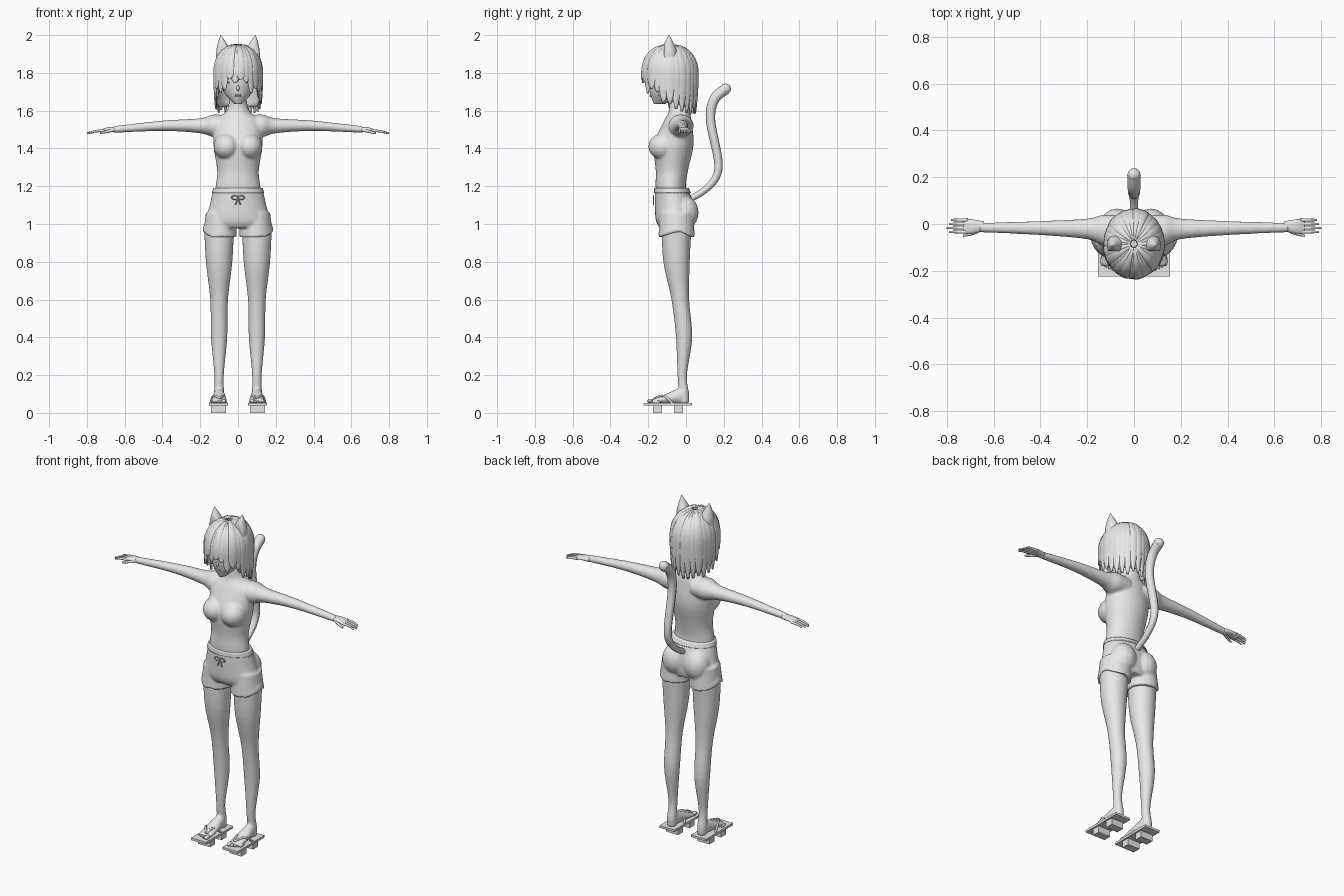
import bpy, bmesh, math, random
from mathutils import Vector, Matrix

random.seed(4)
cube = bpy.data.objects.get("Cube")
if cube:
    bpy.data.objects.remove(cube, do_unlink=True)

grey = bpy.data.materials.new("plain_grey")
grey.use_nodes = True
grey.diffuse_color = (0.8, 0.8, 0.8, 1)
for node in grey.node_tree.nodes:
    if node.type == "BSDF_PRINCIPLED":
        node.inputs["Base Color"].default_value = grey.diffuse_color

X, Y, Z = Vector((1, 0, 0)), Vector((0, 1, 0)), Vector((0, 0, 1))
PLANES = {"x": (Y, Z), "y": (X, Z), "z": (X, Y)}
SIDES = (1, -1)


def spline(rows, sub=5):
    """Smoothly interpolate rows of numbers, passing through each of them."""
    out = []
    last = len(rows) - 1
    for i in range(last):
        before, start, end, after = (rows[min(max(i + k, 0), last)] for k in (-1, 0, 1, 2))
        for step in range(sub):
            t = step / sub
            out.append([q + t / 2 * (r - p + t * (2 * p - 5 * q + 4 * r - s + t * (3 * (q - r) + s - p)))
                        for p, q, r, s in zip(before, start, end, after)])
    return out + [list(rows[last])]


def loft(bm, rows, axis="z", side=1, count=32):
    """Skin a closed form over ellipses given as x, y, z, radius, radius."""
    across, along = PLANES[axis]
    rings = []
    for x, y, z, a, b in spline(rows):
        ring = []
        for i in range(count):
            angle = math.tau * i / count
            point = Vector((x, y, z)) + across * a * math.cos(angle) + along * b * math.sin(angle)
            ring.append(bm.verts.new((point.x * side, point.y, point.z)))
        rings.append(ring)
    for low, high in zip(rings, rings[1:]):
        for i in range(count):
            j = (i + 1) % count
            bm.faces.new((low[i], low[j], high[j], high[i]))
    bm.faces.new(rings[0])
    bm.faces.new(rings[-1])


def trunk(bm, rows):
    """Loft centred rows of height, half width, front and back."""
    loft(bm, [(0, (front + back) / 2, z, width, (back - front) / 2) for z, width, front, back in rows])


def ball(bm, place, size):
    matrix = Matrix.Translation(place) @ Matrix.Diagonal((*size, 1))
    bmesh.ops.create_uvsphere(bm, u_segments=16, v_segments=10, radius=1, matrix=matrix)


def box(bm, place, size):
    matrix = Matrix.Translation(place) @ Matrix.Diagonal((*size, 1))
    bmesh.ops.create_cube(bm, size=1, matrix=matrix)


def finish(name, bm, smooth=True, blend=False):
    bmesh.ops.recalc_face_normals(bm, faces=bm.faces)
    mesh = bpy.data.meshes.new(name)
    bm.to_mesh(mesh)
    bm.free()
    mesh.materials.append(grey)
    for polygon in mesh.polygons:
        polygon.use_smooth = smooth
    part = bpy.data.objects.new(name, mesh)
    bpy.context.collection.objects.link(part)
    if blend:
        remesh = part.modifiers.new("blend", "REMESH")
        remesh.mode, remesh.voxel_size, remesh.use_smooth_shade = "VOXEL", 0.007, True
        soften = part.modifiers.new("soften", "SMOOTH")
        soften.factor, soften.iterations = 0.5, 4
    return part


def tube(name, points, start, end):
    """Sweep a round section along a smooth path, its radius going from start to end."""
    curve = bpy.data.curves.new(name, "CURVE")
    curve.dimensions, curve.bevel_depth, curve.bevel_resolution = "3D", 1, 2
    curve.use_fill_caps = True
    path = spline(points)
    line = curve.splines.new("POLY")
    line.points.add(len(path) - 1)
    for i, (point, place) in enumerate(zip(line.points, path)):
        point.co = (*place, 1)
        point.radius = start + (end - start) * i / (len(path) - 1)
    curve.materials.append(grey)
    bpy.context.collection.objects.link(bpy.data.objects.new(name, curve))


# Body: trunk, chest, arms, legs and feet blended together
body = bmesh.new()
trunk(body, [(1, 0.12, -0.14, 0.03), (1.18, 0.12, -0.16, 0), (1.28, 0.11, -0.16, 0.01), (1.42, 0.13, -0.17, 0.04),
             (1.54, 0.12, -0.12, 0.03), (1.6, 0.06, -0.09, 0.02), (1.7, 0.04, -0.09, 0.01)])
arm = [(0.05, 1.52, 0.06), (0.13, 1.52, 0.066), (0.2, 1.52, 0.044), (0.4, 1.52, 0.03), (0.66, 1.5, 0.02)]
leg = [(1, -0.05, 0.08), (0.8, -0.05, 0.07), (0.6, -0.03, 0.047), (0.4, -0.01, 0.043),
       (0.2, -0.02, 0.025), (0.1, -0.01, 0.027), (0.05, -0.01, 0.025)]
foot = [(0.01, 0.08, 0.02, 0.02), (-0.03, 0.09, 0.03, 0.04), (-0.13, 0.07, 0.04, 0.02), (-0.18, 0.06, 0.04, 0.01)]
for s in SIDES:
    ball(body, (s * 0.06, -0.12, 1.41), (0.07, 0.08, 0.07))
    loft(body, [(x, -0.01 - r / 4, z, r, r * 0.9) for x, z, r in arm], "x", s)
    loft(body, [(0.1, y, z, r, r) for z, y, r in leg], "z", s)
    loft(body, [(0.1, y, z, a, b) for y, z, a, b in foot], "y", s)
finish("body", body, blend=True)

# Hands, fingers and toes
hands, toes = bmesh.new(), bmesh.new()
for s in SIDES:
    loft(hands, [(0.64, -0.01, 1.5, 0.02, 0.015), (0.69, -0.01, 1.5, 0.03, 0.012), (0.73, -0.01, 1.49, 0.03, 0.008)],
         "x", s)
    for k in range(4):
        y = 0.017 * (1 - k)
        tube("finger", [(s * 0.71, y, 1.495), (s * 0.76, y, 1.49), (s * (0.8 - abs(k - 2) / 99), y, 1.48)],
             0.008, 0.004)
    tube("thumb", [(s * 0.65, -0.02, 1.5), (s * 0.69, -0.04, 1.49), (s * 0.73, -0.05, 1.48)], 0.01, 0.005)
    for k in range(5):
        r = 0.008 if k else 0.012
        ball(toes, (s * (0.075 + 0.015 * k), 0.007 * k - 0.185, 0.05 + r), (r, 0.022, r))
finish("hands", hands)
finish("toes", toes)

# Shorts with a side notch in each hem, a waistband and a bow
shorts, band = bmesh.new(), bmesh.new()
trunk(shorts, [(1.19, 0.13, -0.165, 0.01), (1.1, 0.15, -0.165, 0.04), (1.02, 0.17, -0.16, 0.04), (0.98, 0.16, -0.14, 0.03)])
trunk(band, [(1.165, 0.138, -0.17, 0.026), (1.19, 0.131, -0.168, 0.015)])
for s in SIDES:
    ball(shorts, (s * 0.072, -0.01, 1.06), (0.076, 0.077, 0.09))
    loft(shorts, [(0.09, -0.05, 1.06, 0.08, 0.09), (0.097, -0.05, 0.93, 0.09, 0.096)], "z", s)
    bow = [math.tau * k / 8 for k in range(9)]
    tube("bow_loop", [(s * (1 - math.cos(a)) / 60, -0.173, 1.14 + math.sin(a) / 99) for a in bow], 0.003, 0.003)
    tube("bow_end", [(0, -0.173, 1.14), (s * 0.014, -0.173, 1.1)], 0.003, 0.003)
for v in shorts.verts:
    if v.co.z < 0.95 and abs(v.co.x) > 0.13:
        v.co.z += max(0, 0.04 - abs(v.co.y + 0.05) / 2)
finish("shorts", shorts, blend=True)
finish("waistband", band)

# Head and face
head, face = bmesh.new(), bmesh.new()
trunk(head, [(1.635, 0.02, -0.17, -0.11), (1.69, 0.07, -0.19, -0.02), (1.76, 0.09, -0.2, 0.03),
             (1.86, 0.09, -0.19, 0.03), (1.92, 0.04, -0.13, -0.03)])
ball(face, (0, -0.195, 1.72), (0.008, 0.01, 0.015))
for z in (1.675, 1.683):
    ball(face, (0, -0.187, z), (0.016, 0.006, 0.004))
for s in SIDES:
    ball(face, (s * 0.042, -0.177, 1.762), (0.021, 0.01, 0.018))
    tube("eyelash", [(s * 0.02, -0.194, 1.77), (s * 0.04, -0.187, 1.785), (s * 0.07, -0.165, 1.77)], 0.003, 0.002)
finish("head", head)
finish("face_details", face)


# Hair: an inner shell and overlapping tapered locks, from crown to tip
def hair_point(angle, t, end, scale):
    if t < 0.5:
        bend = t * math.pi
        r, z = math.sin(bend) ** 0.8, 1.8 + 0.143 * scale * math.cos(bend)
    else:
        drop = (1.8 - end) * (2 * t - 1)
        r, z = 1 - 2 * drop * drop, 1.8 - drop
    r *= scale
    return (0.124 * r * math.sin(angle), -0.085 - 0.144 * r * math.cos(angle), z)


def hair_end(angle):
    turn = abs(angle)
    if turn < 0.6:
        return 1.755
    if turn < 1.1:
        return 1.7
    return 1.65 - 0.06 * min(1, turn - 1.1)


def hair_patch(bm, middle, half, columns, lift, pointed):
    rows = 16
    grid = []
    for j in range(rows + 1):
        t = 0.02 + 0.98 * j / rows
        taper = 1 - 4 * max(0, t - 0.65) ** 1.5 if pointed else 1
        line = []
        for i in range(columns + 1):
            u = 2 * i / columns - 1
            angle = middle + u * half * taper
            end = hair_end(middle) + lift if pointed else hair_end(angle) + 0.03
            bulge = 0.03 * (1 - u * u) if pointed else 0
            line.append(bm.verts.new(hair_point(angle, t, end, 1 + lift + bulge)))
        grid.append(line)
    for upper, lower in zip(grid, grid[1:]):
        for i in range(columns):
            bm.faces.new((upper[i], lower[i], lower[i + 1], upper[i + 1]))


hair = bmesh.new()
hair_patch(hair, 0, math.pi, 56, -0.04, False)
locks = 26
for i in range(locks):
    middle = math.tau * (i + 0.5) / locks - math.pi
    hair_patch(hair, middle, random.uniform(0.17, 0.21), 6, random.uniform(-0.01, 0.02), True)
solid = finish("hair", hair).modifiers.new("thickness", "SOLIDIFY")
solid.thickness, solid.offset = 0.007, 0

# Cat ears with flattened fronts
ears = bmesh.new()
for s in SIDES:
    loft(ears, [(0.076, -0.09, 1.87, 0.04, 0.046), (0.08, -0.09, 1.93, 0.033, 0.036), (0.092, -0.09, 2, 0.002, 0.002)], "z", s)
for v in ears.verts:
    v.co.y = max(v.co.y, -0.116)
finish("cat_ears", ears)

# Tail with a rounded tip
tail = [(0.02, 1.13), (0.1, 1.18), (0.16, 1.25), (0.17, 1.34), (0.13, 1.55), (0.15, 1.66), (0.21, 1.715)]
tube("tail", [(0, y, z) for y, z in tail], 0.016, 0.029)
tip = bmesh.new()
ball(tip, (0, 0.21, 1.715), (0.028, 0.028, 0.028))
finish("tail_tip", tip)

# Raised wooden sandals with straps
sandals = bmesh.new()
for s in SIDES:
    middle = s * 0.104
    box(sandals, (middle, -0.097, 0.045), (0.1, 0.256, 0.013))
    for y in (-0.15, -0.04):
        box(sandals, (middle, y, 0.02), (0.08, 0.048, 0.04))
    for e in SIDES:
        tube("sandal_strap", [(middle - s * 0.013, -0.17, 0.075), (middle + e * 0.025, -0.12, 0.09),
                              (middle + e * 0.042, -0.07, 0.05)], 0.006, 0.006)
finish("sandals", sandals, smooth=False)
